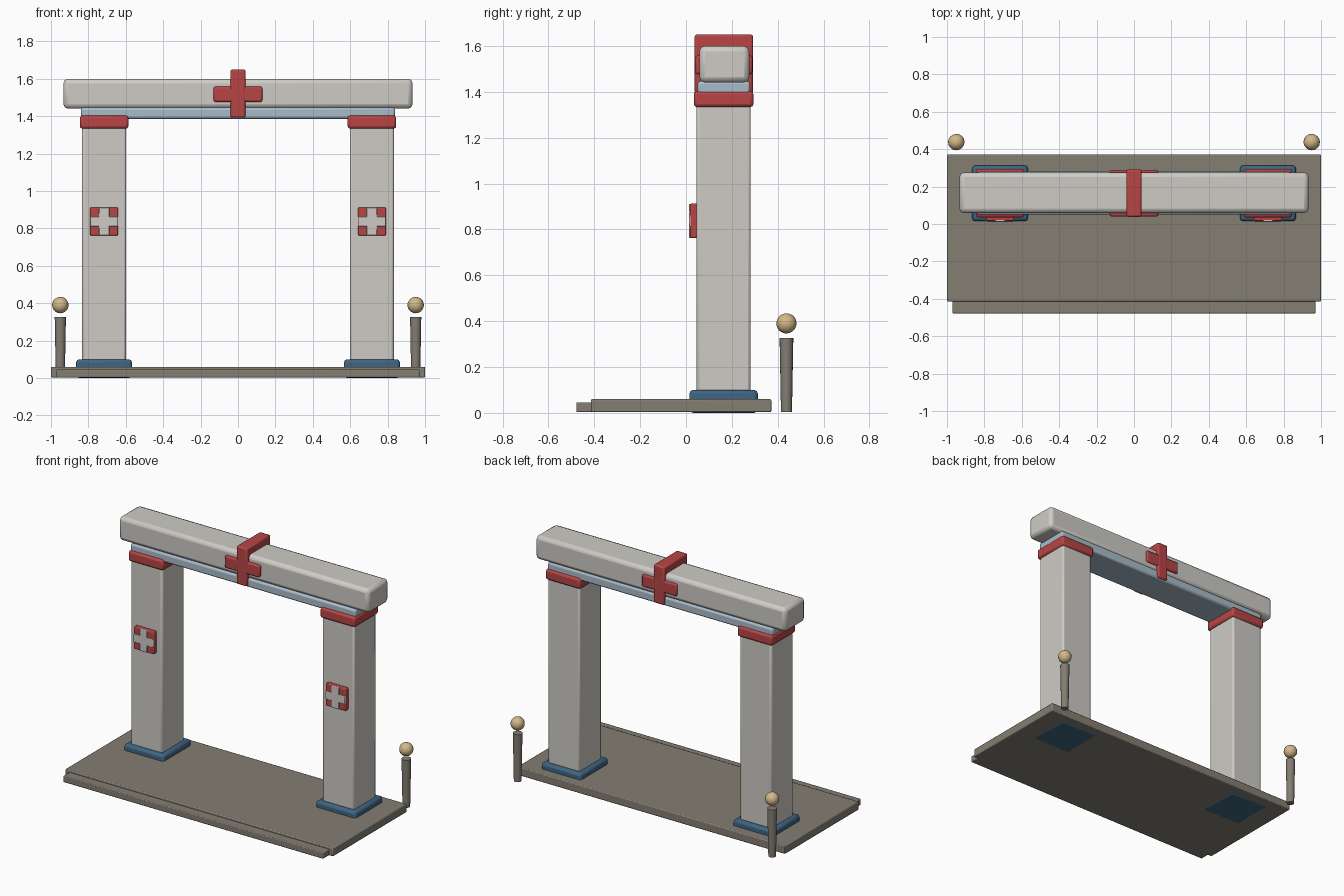
import bpy, math

if "Cube" in bpy.data.objects:
    bpy.data.objects.remove(bpy.data.objects["Cube"])


def material(name, rgb):
    m = bpy.data.materials.new(name)
    m.diffuse_color = (*rgb, 1)
    m.use_nodes = True
    m.node_tree.nodes["Principled BSDF"].inputs["Base Color"].default_value = m.diffuse_color
    return m


STONE = material("pale_stone", (0.62, 0.60, 0.56))
PAVING = material("paving", (0.23, 0.21, 0.17))
RED = material("red", (0.48, 0.06, 0.06))
BLUE = material("dark_blue", (0.05, 0.13, 0.22))
PALE_BLUE = material("pale_blue", (0.40, 0.50, 0.58))
BRASS = material("brass", (0.65, 0.48, 0.25))


def finish(ob, name, mat):
    ob.name = name
    ob.data.materials.append(mat)
    bpy.ops.object.shade_smooth_by_angle(angle=math.radians(40))
    return ob


def box(name, x, y, z, mat, bevel=0.01, segments=2):
    """Bevelled box from (min, max) ranges."""
    lo, hi = zip(x, y, z)
    bpy.ops.mesh.primitive_cube_add(size=1, location=[(a + b) / 2 for a, b in zip(lo, hi)])
    ob = bpy.context.object
    ob.scale = [b - a for a, b in zip(lo, hi)]
    bpy.ops.object.transform_apply(location=False, rotation=False, scale=True)
    mod = ob.modifiers.new("edge_bevel", 'BEVEL')
    mod.width = bevel
    mod.segments = segments
    return finish(ob, name, mat)


def around(c, half):
    return (c - half, c + half)


# Paved platform and front step
box("platform", (-1, 1), (-0.415, 0.372), (0.003, 0.06), PAVING, 0.006)
box("front_step", (-0.97, 0.97), (-0.478, -0.40), (0.003, 0.046), PAVING, 0.005)

for side, label in ((-1, "left"), (1, "right")):
    cx = side * 0.716
    # Pillar with plinth and capital
    box(label + "_plinth", around(cx, 0.149), (0.015, 0.313), (0, 0.10), BLUE, 0.016)
    box(label + "_pillar", around(cx, 0.118), (0.046, 0.282), (0.01, 1.345), STONE, 0.012)
    box(label + "_capital", around(cx, 0.13), (0.034, 0.294), (1.333, 1.403), RED, 0.014)
    # Red plaque with pale cross on the front of the pillar
    box(label + "_plaque", around(cx, 0.075), (0.017, 0.055), around(0.837, 0.075), RED, 0.006)
    box(label + "_plaque_upright", around(cx, 0.028), (0.012, 0.04), around(0.837, 0.074), STONE, 0.004)
    box(label + "_plaque_crossbar", around(cx, 0.074), (0.012, 0.04), around(0.837, 0.027), STONE, 0.004)
    # Bollard behind the platform with a ball floating above it
    px, py = side * 0.95, 0.438
    bpy.ops.mesh.primitive_cone_add(vertices=16, radius1=0.024, radius2=0.03, depth=0.323,
                                    location=(px, py, 0.1655))
    finish(bpy.context.object, label + "_bollard_post", PAVING)
    bpy.ops.mesh.primitive_uv_sphere_add(segments=16, ring_count=10, radius=0.044,
                                         location=(px, py, 0.39))
    finish(bpy.context.object, label + "_bollard_ball", BRASS)

# Frieze and lintel
box("frieze", (-0.84, 0.84), (0.05, 0.28), (1.386, 1.446), PALE_BLUE, 0.012)
box("lintel", (-0.933, 0.933), (0.058, 0.276), (1.44, 1.60), STONE, 0.024)

# Red cross wrapped around the lintel
box("cross_upright", around(0, 0.04), (0.038, 0.292), (1.392, 1.65), RED, 0.01)
box("cross_bar", around(0, 0.13), (0.04, 0.29), around(1.517, 0.041), RED, 0.01)
